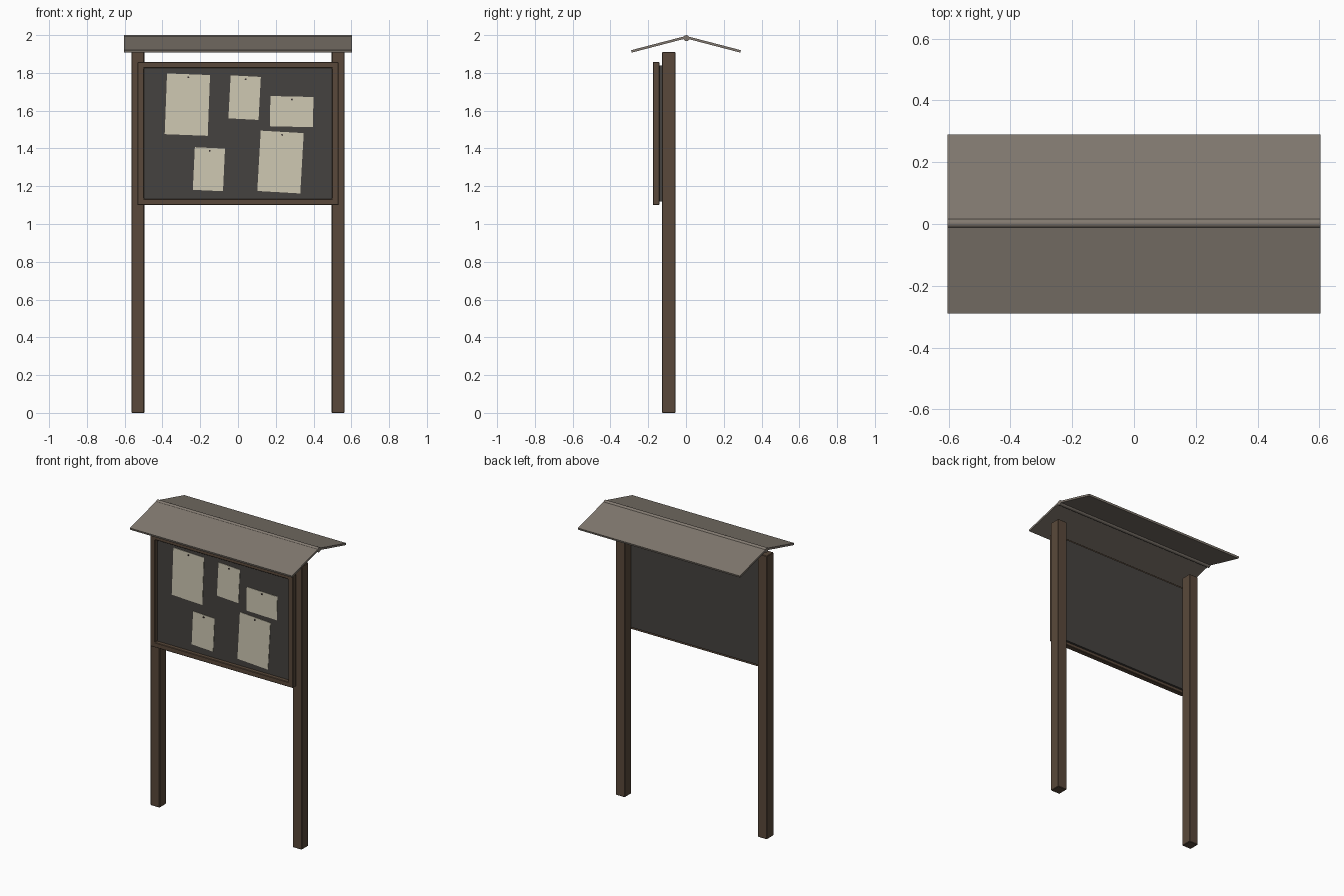
import bpy
from math import radians, sin, cos, pi

if "Cube" in bpy.data.objects:
    bpy.data.objects.remove(bpy.data.objects["Cube"])


def material(name, rgb):
    m = bpy.data.materials.new(name)
    m.diffuse_color = (*rgb, 1)
    m.use_nodes = True
    m.node_tree.nodes["Principled BSDF"].inputs["Base Color"].default_value = m.diffuse_color
    return m


WOOD = material("dark_wood", (0.10, 0.066, 0.043))
ROOF = material("weathered_roof", (0.22, 0.19, 0.16))
BOARD = material("dark_board", (0.06, 0.055, 0.05))
PAPER = material("paper", (0.62, 0.58, 0.45))
PIN = material("pin", (0.04, 0.03, 0.03))


def box(name, lo, hi, mat, bevel=0, tilt=(0, 0, 0)):
    centre = [(a + b) / 2 for a, b in zip(lo, hi)]
    bpy.ops.mesh.primitive_cube_add(size=1, location=centre, rotation=tilt)
    ob = bpy.context.object
    ob.name = name
    ob.scale = [b - a for a, b in zip(lo, hi)]
    bpy.ops.object.transform_apply(location=False, rotation=False, scale=True)
    ob.data.materials.append(mat)
    if bevel:
        mod = ob.modifiers.new("edge", 'BEVEL')
        mod.width = bevel
        mod.segments = 1
    return ob


def cylinder(name, r, depth, loc, rot, mat, sides):
    bpy.ops.mesh.primitive_cylinder_add(vertices=sides, radius=r, depth=depth,
                                        location=loc, rotation=rot)
    ob = bpy.context.object
    ob.name = name
    ob.data.materials.append(mat)
    bpy.ops.object.shade_smooth_by_angle(angle=radians(50))


# Posts
for side, x in (("left", -0.53), ("right", 0.53)):
    box(side + "_post", (x - 0.034, -0.127, 0), (x + 0.034, -0.056, 1.91), WOOD, 0.003)

# Backing board
box("notice_board", (-0.515, -0.149, 1.12), (0.515, -0.127, 1.838), BOARD)

# Mitred frame: rectangular rings joined into one closed mesh
rings = [(w, h, y) for y in (-0.176, -0.141) for w, h in ((0.532, 0.379), (0.498, 0.346))]
verts = [(sx * w, y, 1.479 + sz * h) for w, h, y in rings
         for sx, sz in ((-1, -1), (1, -1), (1, 1), (-1, 1))]
faces = []
for a, b in ((0, 4), (4, 12), (12, 8), (8, 0)):
    for i in range(4):
        j = (i + 1) % 4
        faces.append((a + i, a + j, b + j, b + i))
mesh = bpy.data.meshes.new("board_frame")
mesh.from_pydata(verts, [], faces)
mesh.materials.append(WOOD)
frame = bpy.data.objects.new("board_frame", mesh)
bpy.context.collection.objects.link(frame)
mod = frame.modifiers.new("edge", 'BEVEL')
mod.width = 0.003
mod.segments = 1

# Pinned papers: centre x, centre z, width, height, clockwise tilt in degrees
sheets = [(-0.268, 1.632, 0.228, 0.322, 2.2), (0.035, 1.669, 0.16, 0.228, 3),
          (0.284, 1.595, 0.228, 0.16, 1.3), (-0.154, 1.29, 0.16, 0.226, 2.7),
          (0.225, 1.328, 0.228, 0.32, 3.3)]
for n, (x, z, w, h, deg) in enumerate(sheets, 1):
    t = radians(deg)
    box(f"paper_{n}", (x - w / 2, -0.152, z - h / 2), (x + w / 2, -0.1495, z + h / 2),
        PAPER, tilt=(0, t, 0))
    up = h / 2 - 0.016
    cylinder(f"pin_{n}", 0.005, 0.008, (x + up * sin(t), -0.154, z + up * cos(t)),
             (pi / 2, 0, 0), PIN, 8)

# Pitched roof: two sloping slabs under a round ridge cap
slope, length, thick = radians(14.6), 0.297, 0.013
for side, s in (("front", -1), ("back", 1)):
    y = s * (length / 2 * cos(slope) - thick / 2 * sin(slope) + 0.003)
    z = 1.995 - length / 2 * sin(slope) - thick / 2 * cos(slope)
    box(side + "_roof_slab", (-0.604, y - length / 2, z - thick / 2),
        (0.604, y + length / 2, z + thick / 2), ROOF, tilt=(-s * slope, 0, 0))
cylinder("ridge_cap", 0.016, 1.208, (0, 0.002, 1.984), (0, pi / 2, 0), ROOF, 12)
